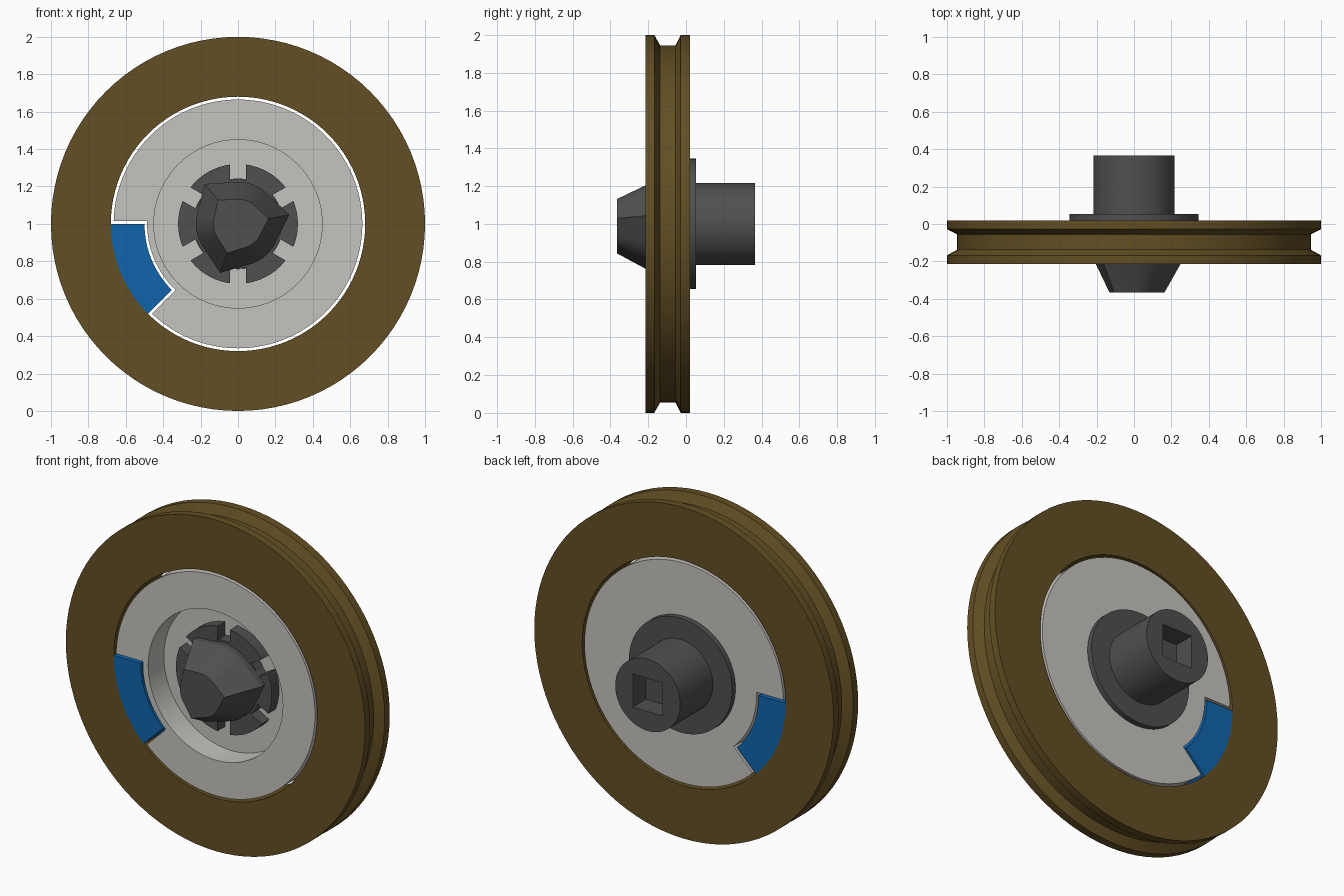
import bpy, bmesh, math

if "Cube" in bpy.data.objects:
    bpy.data.objects.remove(bpy.data.objects["Cube"])

SEG = 96
FRONT, BACK = -0.215, 0.02      # wheel faces
FLOOR = -0.065                  # bottom of the front recess


def material(name, rgb):
    m = bpy.data.materials.new(name)
    m.diffuse_color = (*rgb, 1)
    m.use_nodes = True
    m.node_tree.nodes["Principled BSDF"].inputs["Base Color"].default_value = m.diffuse_color
    return m


BROWN = material("brown", (0.125, 0.078, 0.017))
GREY = material("light grey", (0.56, 0.55, 0.52))
BLUE = material("blue", (0.005, 0.13, 0.42))
DARK = material("dark grey", (0.08, 0.08, 0.08))


def finish(bm, name, mat):
    bmesh.ops.remove_doubles(bm, verts=bm.verts, dist=1e-5)
    bmesh.ops.recalc_face_normals(bm, faces=bm.faces)
    me = bpy.data.meshes.new(name)
    bm.to_mesh(me)
    bm.free()
    ob = bpy.data.objects.new(name, me)
    ob.location.z = 1
    bpy.context.collection.objects.link(ob)
    me.materials.append(mat)
    return ob


def activate(ob):
    bpy.ops.object.select_all(action='DESELECT')
    ob.select_set(True)
    bpy.context.view_layer.objects.active = ob


def smooth(ob):
    activate(ob)
    bpy.ops.object.shade_smooth_by_angle(angle=math.radians(25))


def lathe(name, profile, mat):
    """Closed (radius, y) profile spun around the y axis."""
    bm = bmesh.new()
    vs = [bm.verts.new((r, y, 0)) for r, y in profile]
    es = [bm.edges.new((vs[i], vs[(i + 1) % len(vs)])) for i in range(len(vs))]
    bmesh.ops.spin(bm, geom=vs + es, cent=(0, 0, 0), axis=(0, 1, 0),
                   angle=math.tau, steps=SEG, use_merge=True)
    bmesh.ops.dissolve_degenerate(bm, edges=bm.edges, dist=1e-5)
    return finish(bm, name, mat)


def loft(name, sections, mat):
    """Join equal-length (x, z) outlines placed at given y values."""
    bm = bmesh.new()
    rings = [[bm.verts.new((x, y, z)) for x, z in pts] for y, pts in sections]
    n = len(rings[0])
    for a, b in zip(rings, rings[1:]):
        for i in range(n):
            j = (i + 1) % n
            bm.faces.new((a[i], a[j], b[j], b[i]))
    bm.faces.new(rings[0])
    bm.faces.new(rings[-1])
    return finish(bm, name, mat)


def sector(r0, r1, a0, a1, gap=0.0, n=16):
    """Ring sector outline with its ends moved inward by a parallel gap."""
    pts = []
    for r, flip in ((r0, False), (r1, True)):
        s, e = a0 + math.asin(gap / r), a1 - math.asin(gap / r)
        arc = [s + (e - s) * i / n for i in range(n + 1)]
        pts += [(r * math.cos(t), r * math.sin(t))
                for t in (arc[::-1] if flip else arc)]
    return pts


def cut(ob, cutter):
    mod = ob.modifiers.new("cut", 'BOOLEAN')
    mod.operation, mod.solver, mod.object = 'DIFFERENCE', 'EXACT', cutter
    activate(ob)
    bpy.ops.object.modifier_apply(modifier=mod.name)
    bpy.data.objects.remove(cutter)


# Grooved outer ring
smooth(lathe("outer_ring", [
    (0.68, FRONT), (1, FRONT), (1, -0.168), (0.945, -0.137),
    (0.945, -0.055), (1, -0.028), (1, BACK), (0.68, BACK)], BROWN))

# Drive lug on the inside of the ring
A0, A1 = math.pi, math.pi * 1.25
smooth(loft("drive_lug", [(y, sector(0.5, 0.681, A0, A1)) for y in (FRONT, BACK)], BLUE))

# Centre disc with round recess, hub hole and a notch for the lug
disc = lathe("centre_disc", [
    (0.24, FLOOR), (0.45, FLOOR), (0.45, FRONT), (0.665, FRONT),
    (0.665, BACK), (0.24, BACK)], GREY)
cut(disc, loft("notch_cutter", [
    (y, sector(0.486, 0.75, A0, A1, -0.015)) for y in (-0.4, 0.2)], GREY))
smooth(disc)

# Hub core, back flange and rear shaft with square socket
hub = lathe("hub_shaft", [
    (0, -0.13), (0.238, -0.13), (0.238, BACK), (0.345, BACK),
    (0.345, 0.053), (0.217, 0.053), (0.217, 0.365), (0, 0.365)], DARK)
S = 0.1
square = [(-S, -S), (S, -S), (S, S), (-S, S)]
cut(hub, loft("socket_cutter", [(0.24, square), (0.5, square)], DARK))
smooth(hub)

# Six retaining hooks around the hub
for k in range(6):
    c = math.radians(60 * k)
    outline = sector(0.22, 0.32, c - math.pi / 6, c + math.pi / 6, 0.042)
    smooth(loft(f"hook_{k + 1}", [(y, outline) for y in (-0.135, FLOOR)], DARK))


# Tapered front knob: a circle drawn out into three points
def knob_outline(r, tip):
    pts = []
    half = math.acos(r / tip)
    for k in range(3):
        c = math.radians(10 + 120 * k)
        pts.append((tip * math.cos(c), tip * math.sin(c)))
        for i in range(9):
            t = c + half + (math.tau / 3 - 2 * half) * i / 8
            pts.append((r * math.cos(t), r * math.sin(t)))
    return pts


wide = knob_outline(0.225, 0.278)
smooth(loft("front_knob", [
    (-0.365, knob_outline(0.132, 0.166)), (-0.17, wide), (FLOOR, wide)], DARK))
